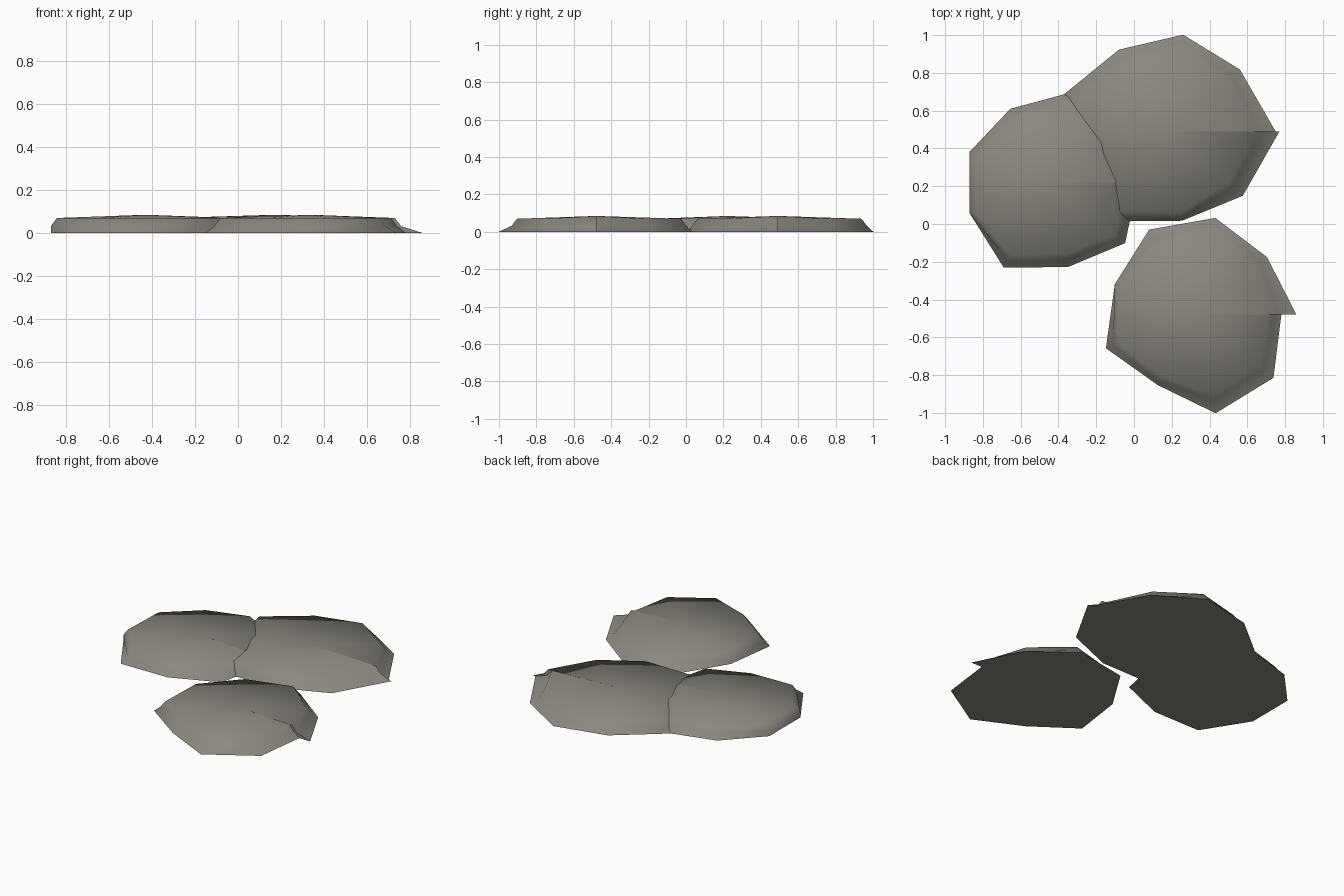
import bpy
import bmesh
from math import cos, sin, radians

cube = bpy.data.objects.get("Cube")
if cube:
    bpy.data.objects.remove(cube, do_unlink=True)

stone = bpy.data.materials.new("warm_grey_stone")
stone.use_nodes = True
colour = (0.26, 0.245, 0.215, 1)
stone.diffuse_color = colour
stone.node_tree.nodes["Principled BSDF"].inputs["Base Color"].default_value = colour

STEP = 40          # nine sides per slab
SHOULDER = 0.03    # how far the top edge sits inside the rim


def slab(name, centre, base, rim):
    """Nine-sided paving slab with a chipped seam on its +x side."""
    cx, cy = centre
    shoulder = [r - SHOULDER for r in rim]
    levels = ((base, 0), (rim, 0.032), (shoulder, 0.07))
    bm = bmesh.new()
    rings = []
    for radii, z in levels:
        ring = []
        for i, r in enumerate(radii):
            a = radians(STEP * i)
            ring.append(bm.verts.new((cx + r * cos(a), cy + r * sin(a), z)))
        rings.append(ring)
    top = bm.verts.new((cx, cy, 0.085))
    bottom = bm.verts.new((cx, cy, 0))

    # Sloping sides, domed top and flat underside
    for i in range(len(base) - 1):
        j = i + 1
        for low, high in zip(rings, rings[1:]):
            bm.faces.new((low[i], low[j], high[j], high[i]))
        bm.faces.new((rings[-1][i], rings[-1][j], top))
        bm.faces.new((rings[0][j], rings[0][i], bottom))

    # Small wall closing the step where the outline does not meet
    for low, high in zip(rings, rings[1:]):
        bm.faces.new((low[-1], low[0], high[0], high[-1]))
    bm.faces.new((rings[-1][-1], rings[-1][0], top))
    bm.faces.new((rings[0][0], rings[0][-1], bottom))

    mesh = bpy.data.meshes.new(name)
    bm.to_mesh(mesh)
    bm.free()
    mesh.materials.append(stone)
    obj = bpy.data.objects.new(name, mesh)
    bpy.context.collection.objects.link(obj)
    bpy.ops.object.select_all(action="DESELECT")
    obj.select_set(True)
    bpy.context.view_layer.objects.active = obj
    bpy.ops.object.shade_smooth_by_angle(angle=radians(60))


# Radii run anticlockwise from +x, first and last being the two seam sides
slab("back_slab", (0.17, 0.49),
     (0.58, 0.51, 0.52, 0.50, 0.575, 0.50, 0.55, 0.48, 0.53, 0.60),
     (0.49, 0.46, 0.485, 0.46, 0.54, 0.48, 0.52, 0.465, 0.46, 0.52))
slab("right_slab", (-0.43, 0.22),
     (0.47, 0.48, 0.48, 0.45, 0.47, 0.47, 0.52, 0.455, 0.50, 0.45),
     (0.43, 0.45, 0.45, 0.415, 0.46, 0.47, 0.475, 0.415, 0.46, 0.42))
slab("front_slab", (0.34, -0.48),
     (0.52, 0.475, 0.52, 0.52, 0.47, 0.52, 0.43, 0.53, 0.52, 0.44),
     (0.42, 0.43, 0.49, 0.46, 0.47, 0.48, 0.41, 0.46, 0.45, 0.40))
